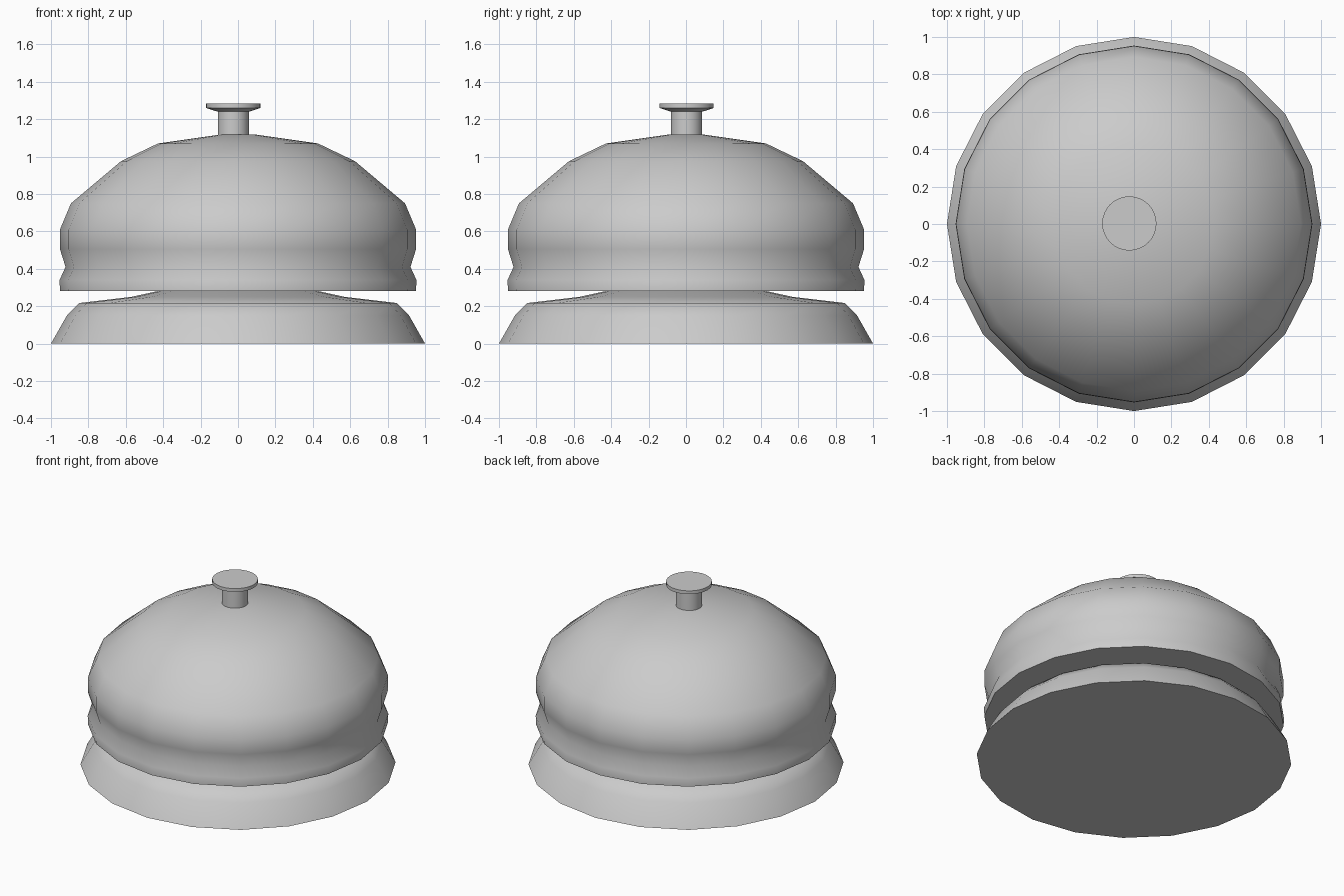
import bpy, bmesh, math

if "Cube" in bpy.data.objects:
    bpy.data.objects.remove(bpy.data.objects["Cube"])


def lathe(name, profile, sides, loc=(0, 0, 0), angle=50):
    """Revolve (radius, z) pairs around z and cap both ends."""
    bm = bmesh.new()
    rings = []
    for r, z in profile:
        rings.append([bm.verts.new((r * math.cos(2 * math.pi * i / sides),
                                    r * math.sin(2 * math.pi * i / sides), z))
                      for i in range(sides)])
    for a, b in zip(rings, rings[1:]):
        for i in range(sides):
            j = (i + 1) % sides
            bm.faces.new((a[i], a[j], b[j], b[i]))
    bm.faces.new(rings[0][::-1])
    bm.faces.new(rings[-1])
    mesh = bpy.data.meshes.new(name)
    bm.to_mesh(mesh)
    bm.free()
    ob = bpy.data.objects.new(name, mesh)
    ob.location = loc
    bpy.context.collection.objects.link(ob)
    bpy.ops.object.select_all(action='DESELECT')
    ob.select_set(True)
    bpy.context.view_layer.objects.active = ob
    bpy.ops.object.shade_smooth_by_angle(angle=math.radians(angle))
    return ob


# Flared foot, its raised centre meeting the underside of the bell
lathe("base", [(1.0, 0), (0.915, 0.15), (0.85, 0.217), (0.57, 0.25),
               (0.41, 0.285)], 20)

# Bell dome with a pinched waist above the rim
lathe("bell", [(0.952, 0.28), (0.954, 0.34), (0.922, 0.41), (0.952, 0.505),
               (0.952, 0.61), (0.893, 0.75), (0.626, 0.975), (0.428, 1.07),
               (0.1, 1.117)], 20)

# Push button: stem and flat cap, slightly off centre
lathe("button", [(0.083, 1.09), (0.083, 1.24), (0.1, 1.245), (0.145, 1.26),
                 (0.145, 1.283)], 32, loc=(-0.025, 0.003, 0), angle=30)
